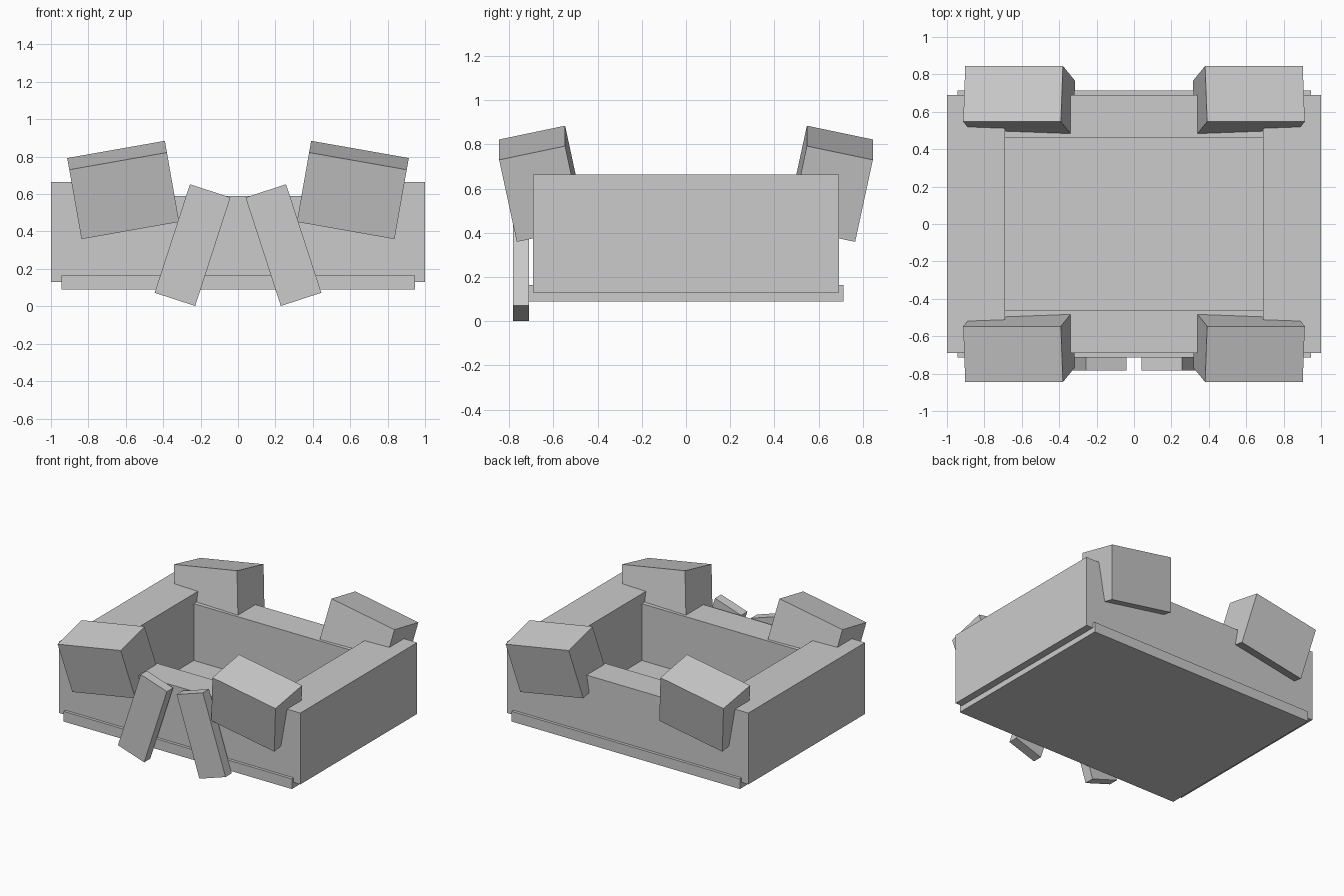
import bpy
from math import radians

default = bpy.data.objects.get("Cube")
if default:
    bpy.data.objects.remove(default, do_unlink=True)

# Single plain grey
grey = bpy.data.materials.new("plain_grey")
grey.use_nodes = True
colour = (0.6, 0.6, 0.6, 1)
grey.diffuse_color = colour
grey.node_tree.nodes["Principled BSDF"].inputs["Base Color"].default_value = colour


def box(name, centre, size, tilt_x=0, tilt_y=0):
    """Add a box of the given full size, tilted in degrees."""
    bpy.ops.mesh.primitive_cube_add(
        size=1, location=centre,
        rotation=(radians(tilt_x), radians(tilt_y), 0))
    obj = bpy.context.object
    obj.name = name
    obj.scale = size
    obj.data.materials.append(grey)
    return obj


# Base slab, slightly proud of the front and back walls
box("base_slab", (0, 0, 0.127), (1.89, 1.426, 0.076))

# Lower walls between the taller side walls
for side, label in ((-1, "front"), (1, "back")):
    box(label + "_wall", (0, side * 0.577, 0.36), (1.38, 0.228, 0.46))

for sx, label in ((1, "left"), (-1, "right")):
    box(label + "_side_wall", (sx * 0.845, 0, 0.397), (0.31, 1.382, 0.534))

    # Tilted corner blocks, leaning outwards
    for sy, end in ((-1, "front"), (1, "back")):
        box(f"{end}_{label}_corner_block", (sx * 0.614, sy * 0.656, 0.622),
            (0.53, 0.305, 0.385), tilt_x=-sy * 12, tilt_y=sx * 10)

    # Splayed planks hanging on the front
    box(label + "_front_plank", (sx * 0.243, -0.747, 0.327),
        (0.228, 0.073, 0.61), tilt_y=-sx * 18)
